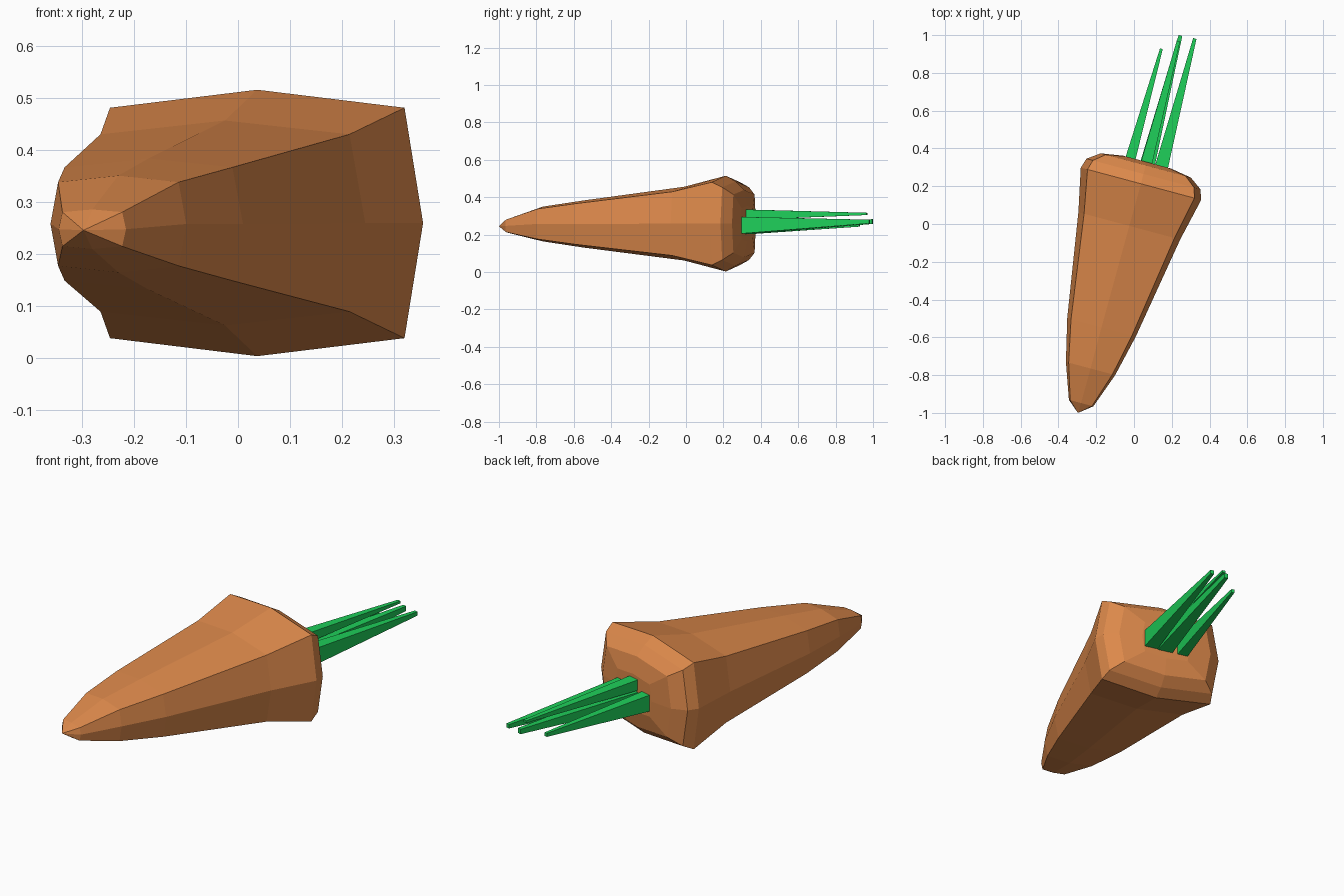
import bpy, bmesh, math
from mathutils import Vector

if "Cube" in bpy.data.objects:
    bpy.data.objects.remove(bpy.data.objects["Cube"])

TILT = math.radians(-15)
ACROSS = Vector((math.cos(TILT), math.sin(TILT), 0))   # sideways across the root
UP = Vector((0, 0, 1))


def material(name, rgb):
    m = bpy.data.materials.new(name)
    m.diffuse_color = (*rgb, 1)
    m.use_nodes = True
    m.node_tree.nodes["Principled BSDF"].inputs["Base Color"].default_value = m.diffuse_color
    return m


def finish(bm, name, mat):
    bmesh.ops.recalc_face_normals(bm, faces=bm.faces)
    me = bpy.data.meshes.new(name)
    bm.to_mesh(me)
    bm.free()
    me.materials.append(mat)
    ob = bpy.data.objects.new(name, me)
    bpy.context.collection.objects.link(ob)
    return ob


def loft(bm, rings):
    # Bridge successive rings with quads
    for a, b in zip(rings, rings[1:]):
        n = len(a)
        for i in range(n):
            bm.faces.new((a[i], a[(i + 1) % n], b[(i + 1) % n], b[i]))


orange = material("root_orange", (0.72, 0.25, 0.07))
green = material("leaf_green", (0.013, 0.62, 0.1))

# Root: rounded-square eight-sided rings (x, y, z, half width, half height)
RINGS = [
    (-0.280, -0.948, 0.247, 0.067, 0.038),
    (-0.230, -0.765, 0.257, 0.135, 0.093),
    (-0.172, -0.547, 0.257, 0.188, 0.126),
    (-0.025, -0.010, 0.259, 0.279, 0.197),
    (0.037, 0.213, 0.259, 0.330, 0.256),
    (0.050, 0.265, 0.259, 0.312, 0.225),
    (0.062, 0.310, 0.259, 0.247, 0.180),
    (0.068, 0.328, 0.259, 0.130, 0.095),
]
OCTAGON = [(1, 0), (0.888, 0.865), (0, 1), (-0.888, 0.865),
           (-1, 0), (-0.888, -0.865), (0, -1), (0.888, -0.865)]
bm = bmesh.new()
rings = [[bm.verts.new(Vector((x, y, z)) + ACROSS * u * w + UP * v * h)
          for u, v in OCTAGON] for x, y, z, w, h in RINGS]
loft(bm, rings)
bm.faces.new(rings[-1])
tip = bm.verts.new((-0.297, -1.0, 0.245))
for i in range(8):
    bm.faces.new((rings[0][i], rings[0][(i + 1) % 8], tip))
finish(bm, "carrot_root", orange)

# Leaf stalks: tapered four-sided bars (base, base size, tip, tip size)
STALKS = [
    ((-0.022, 0.335, 0.245), (0.055, 0.085), (0.145, 0.928, 0.252), (0.015, 0.018)),
    ((0.065, 0.318, 0.307), (0.060, 0.055), (0.235, 0.968, 0.311), (0.018, 0.012)),
    ((0.070, 0.312, 0.237), (0.080, 0.070), (0.246, 0.998, 0.270), (0.020, 0.025)),
    ((0.144, 0.296, 0.250), (0.070, 0.090), (0.322, 0.982, 0.270), (0.018, 0.020)),
]
for k, (base, bs, end, es) in enumerate(STALKS):
    bm = bmesh.new()
    ends = [[bm.verts.new(Vector(p) + ACROSS * u * s[0] + UP * v * s[1])
             for u, v in ((-.5, -.5), (.5, -.5), (.5, .5), (-.5, .5))]
            for p, s in ((base, bs), (end, es))]
    loft(bm, ends)
    for e in ends:
        bm.faces.new(e)
    finish(bm, f"leaf_stalk_{k + 1}", green)
